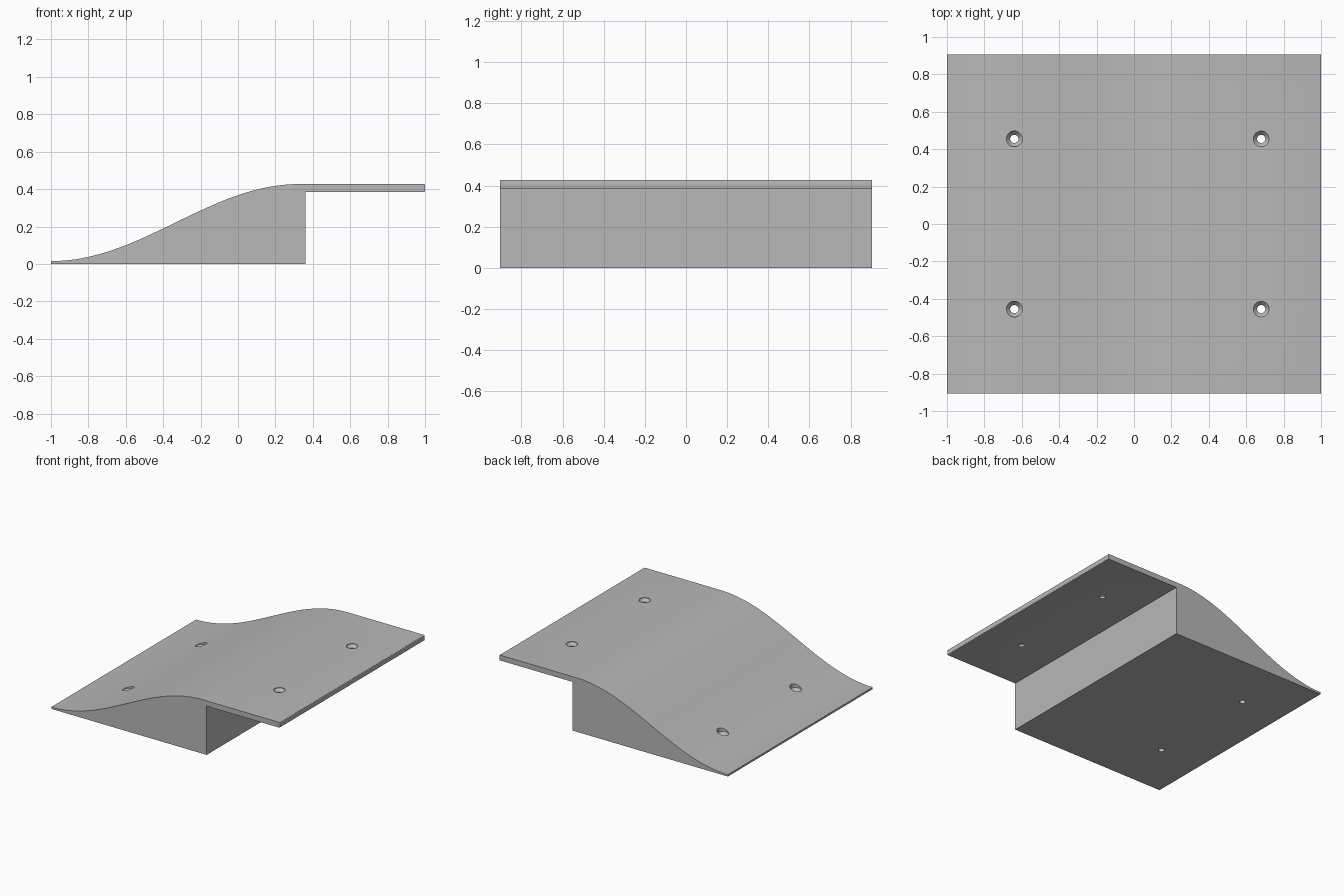
import bpy, bmesh
from math import cos, sin, pi, tau

cube = bpy.data.objects.get("Cube")
if cube:
    bpy.data.objects.remove(cube, do_unlink=True)

HALF_W = 0.905          # half width along y
LOW, HIGH = 0.015, 0.427
RAMP_END, WALL_X = 0.33, 0.36
UNDER = 0.385           # underside of the shelf

grey = bpy.data.materials.new("plain_grey")
grey.use_nodes = True
colour = (0.48, 0.48, 0.48, 1)
grey.diffuse_color = colour
grey.node_tree.nodes["Principled BSDF"].inputs["Base Color"].default_value = colour


def ramp_z(x):
    t = (x + 1) / (RAMP_END + 1)
    return LOW + (HIGH - LOW) * (1 - cos(pi * t)) / 2


def finish(bm, name):
    bmesh.ops.recalc_face_normals(bm, faces=bm.faces)
    mesh = bpy.data.meshes.new(name)
    bm.to_mesh(mesh)
    bm.free()
    obj = bpy.data.objects.new(name, mesh)
    bpy.context.collection.objects.link(obj)
    mesh.materials.append(grey)
    return obj


def make_body():
    # Side outline: flat base, wall, thin shelf with eased tip, S-shaped ramp
    e = 0.006
    outline = [(-1, 0), (WALL_X, 0), (WALL_X, UNDER)]
    for cz, start in ((UNDER + e, -pi / 2), (HIGH - e, 0)):
        for i in range(4):
            a = start + i * pi / 6
            outline.append((1 - e + e * cos(a), cz + e * sin(a)))
    steps = 40
    for i in range(steps + 1):
        x = RAMP_END - (RAMP_END + 1) * i / steps
        outline.append((x, ramp_z(x)))
    bm = bmesh.new()
    face = bm.faces.new([bm.verts.new((x, -HALF_W, z)) for x, z in outline])
    swept = bmesh.ops.extrude_face_region(bm, geom=[face])
    moved = [v for v in swept["geom"] if isinstance(v, bmesh.types.BMVert)]
    bmesh.ops.translate(bm, verts=moved, vec=(0, 2 * HALF_W, 0))
    return finish(bm, "ramp_with_shelf")


def make_cutter(x, y, top):
    # Lathed countersunk screw shape
    profile = [(0.022, -0.1), (0.022, top - 0.022), (0.042, top), (0.042, 0.6)]
    n = 32
    bm = bmesh.new()
    rings = [[bm.verts.new((x + r * cos(tau * i / n), y + r * sin(tau * i / n), z))
              for i in range(n)] for r, z in profile]
    for a, b in zip(rings, rings[1:]):
        for i in range(n):
            j = (i + 1) % n
            bm.faces.new((a[i], a[j], b[j], b[i]))
    bm.faces.new(rings[0])
    bm.faces.new(rings[-1])
    cutter = finish(bm, "screw_hole_cutter")
    cutter.hide_render = True
    return cutter


body = make_body()
bpy.context.view_layer.objects.active = body
body.select_set(True)

# Four countersunk screw holes
for x, top in ((-0.64, 0.068), (0.68, HIGH - 0.004)):
    for y in (-0.455, 0.455):
        cutter = make_cutter(x, y, top)
        mod = body.modifiers.new("screw_hole", 'BOOLEAN')
        mod.operation = 'DIFFERENCE'
        mod.solver = 'EXACT'
        mod.object = cutter
        bpy.ops.object.modifier_apply(modifier=mod.name)
        bpy.data.objects.remove(cutter, do_unlink=True)

bpy.ops.object.shade_smooth_by_angle(angle=pi / 9)
